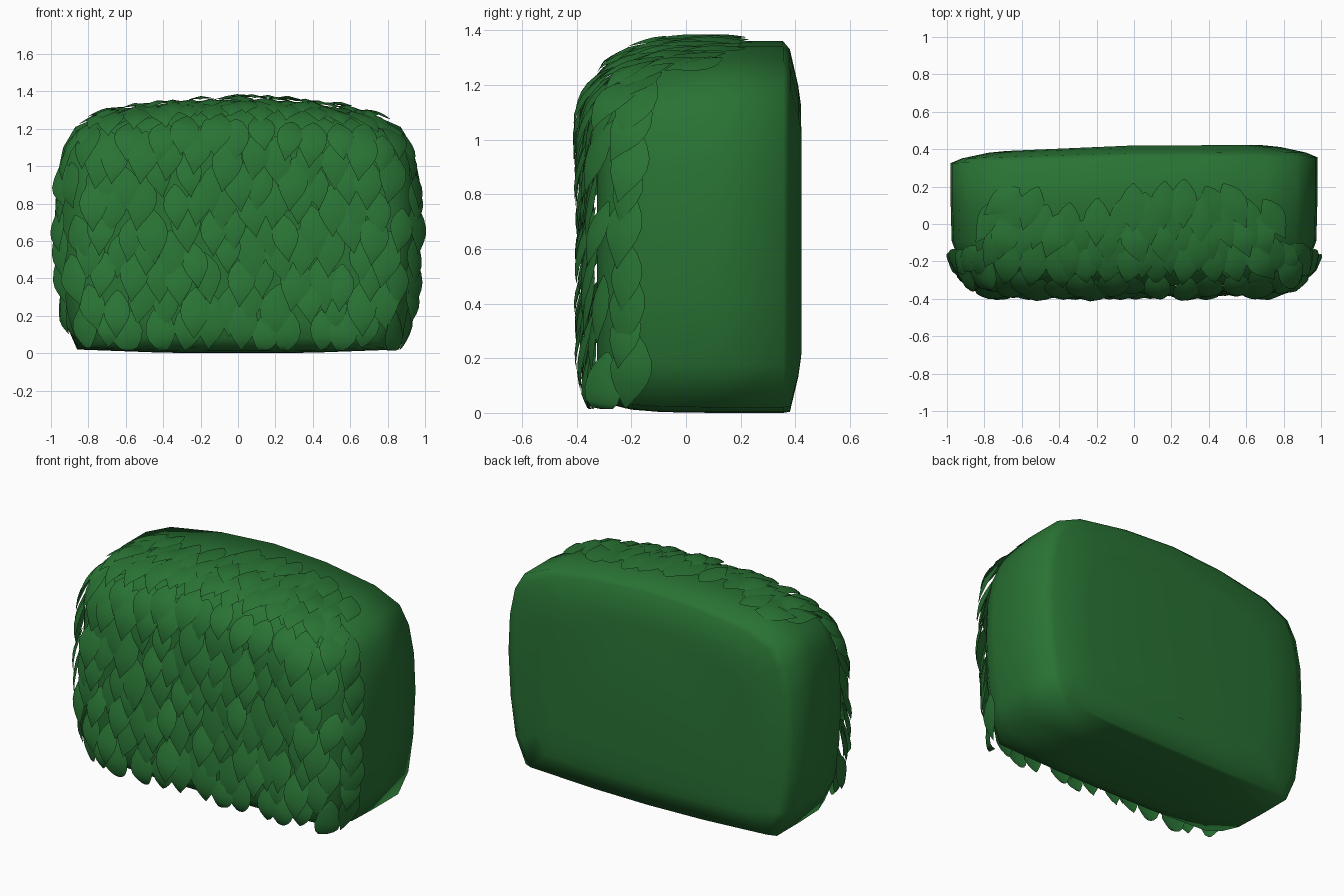
import bpy, bmesh, math, random
from mathutils import Vector
from mathutils.bvhtree import BVHTree

if "Cube" in bpy.data.objects:
    bpy.data.objects.remove(bpy.data.objects["Cube"])

random.seed(4)
green = bpy.data.materials.new("leaf green")
green.diffuse_color = (0.022, 0.17, 0.034, 1)
green.use_nodes = True
green.node_tree.nodes["Principled BSDF"].inputs["Base Color"].default_value = green.diffuse_color


def finish(bm, name):
    mesh = bpy.data.meshes.new(name)
    bm.to_mesh(mesh)
    mesh.materials.append(green)
    for p in mesh.polygons:
        p.use_smooth = True
    ob = bpy.data.objects.new(name, mesh)
    bpy.context.collection.objects.link(ob)
    return ob


# Hedge body: a rounded outline (x, z) lofted along y, its back slightly bowed
half = [(0.4, 0.003), (0.86, 0.02), (0.93, 0.18), (0.965, 0.42), (0.98, 0.7),
        (0.97, 0.93), (0.935, 1.1), (0.87, 1.21), (0.7, 1.285), (0.36, 1.34)]
outline = [(0, 0)] + half + [(0, 1.36)] + [(-x, z) for x, z in reversed(half)]
# y, inset in x, inset at the top, inset at the bottom
sections = [(-0.325, 0.27, 0.27, 0.17), (-0.31, 0.17, 0.19, 0.08),
            (-0.275, 0.10, 0.125, 0.03), (-0.2, 0.045, 0.07, 0.012),
            (-0.09, 0.005, 0.025, 0.003), (0.1, 0.0, 0.0, 0.0),
            (0.355, 0.0, 0.0, 0.0), (0.38, 0.06, 0.03, 0.004),
            (0.41, 0.2, 0.16, 0.13), (0.42, 0.3, 0.23, 0.2)]
bm = bmesh.new()
rings = []
for y, ix, top, low in sections:
    bow = 1 if y > 0.3 else 0
    rings.append([bm.verts.new((x * (1 - ix / 0.98),
                                y + bow * (0.016 * x - 0.014 * abs(x)),
                                low + z * (1.36 - top - low) / 1.36))
                  for x, z in outline])
n = len(outline)
for a, b in zip(rings, rings[1:]):
    for i in range(n):
        j = (i + 1) % n
        bm.faces.new((a[i], a[j], b[j], b[i]))
bm.faces.new(rings[0])
bm.faces.new(rings[-1])
bmesh.ops.recalc_face_normals(bm, faces=bm.faces)
tree = BVHTree.FromBMesh(bm)
finish(bm, "hedge_body")
bm.free()

# Leaves: folded pointed blades laid like shingles, tips downward and forward
blade = [(0.0, 0.006), (0.12, 0.04), (0.28, 0.07), (0.45, 0.08),
         (0.6, 0.07), (0.74, 0.047), (0.87, 0.022), (1.0, 0.0)]
leaves = bmesh.new()


def add_leaf(target, size, lift):
    pos, nor, _, _ = tree.find_nearest(target)
    down = Vector((0, -0.35, -1))
    down = (down - nor * down.dot(nor)).normalized()
    down = (down + nor.cross(down) * random.uniform(-0.2, 0.2)).normalized()
    side = nor.cross(down)
    length = 0.29 * size
    start = pos - down * length * 0.5
    rows = []
    for t, w in blade:
        # follow the body's curve, rising away from it towards the tip
        flat = start + down * length * t
        c = flat.lerp(tree.find_nearest(flat)[0], 0.75)
        c += nor * (0.012 + lift * math.sin(t * 2.0))
        edge = -nor * w * 0.2
        pts = [c] if w == 0 else [c - side * w * size + edge, c,
                                  c + side * w * size + edge]
        for p in pts:
            p.z = min(max(p.z, 0.015), 1.385)
        rows.append([leaves.verts.new(p) for p in pts])
    for a, b in zip(rows, rows[1:]):
        for k in range(2):
            if len(b) == 1:
                leaves.faces.new((a[k], b[0], a[k + 1]))
            else:
                leaves.faces.new((a[k], b[k], b[k + 1], a[k + 1]))


def jit(s):
    return random.uniform(-s, s)


# front rows, wrapping a little round both ends
for r in range(9):
    z = 0.11 + r * 0.134
    for c in range(13):
        x = -0.86 + (c + 0.5 * (r % 2)) * 0.143
        if abs(x) > 0.89:
            continue
        y = -0.42 if abs(x) < 0.8 else -0.33
        add_leaf(Vector((x + jit(0.03), y + jit(0.02), z + jit(0.045))),
                 random.uniform(0.85, 1.08), random.uniform(0.03, 0.075))
    # end columns, leaning in at the top and bottom
    for s in (-1, 1):
        if r % 2 == 0 or 0 < r < 8:
            add_leaf(Vector((s, -0.25 + jit(0.025), z + jit(0.03))),
                     random.uniform(0.8, 1.0), random.uniform(0.03, 0.055))

# top rows, thinning out towards the back
for r in range(5):
    y = -0.28 + r * 0.095
    for c in range(13):
        x = -0.86 + (c + 0.5 * (r % 2)) * 0.143
        if abs(x) > 0.9 - 0.025 * r or (r == 4 and random.random() < 0.5):
            continue
        add_leaf(Vector((x + jit(0.025), y + jit(0.03), 1.42 - 0.1 * abs(x))),
                 random.uniform(0.85, 1.0),
                 random.uniform(0.02, 0.055) * (1 - 0.13 * r))
finish(leaves, "leaves")
leaves.free()
